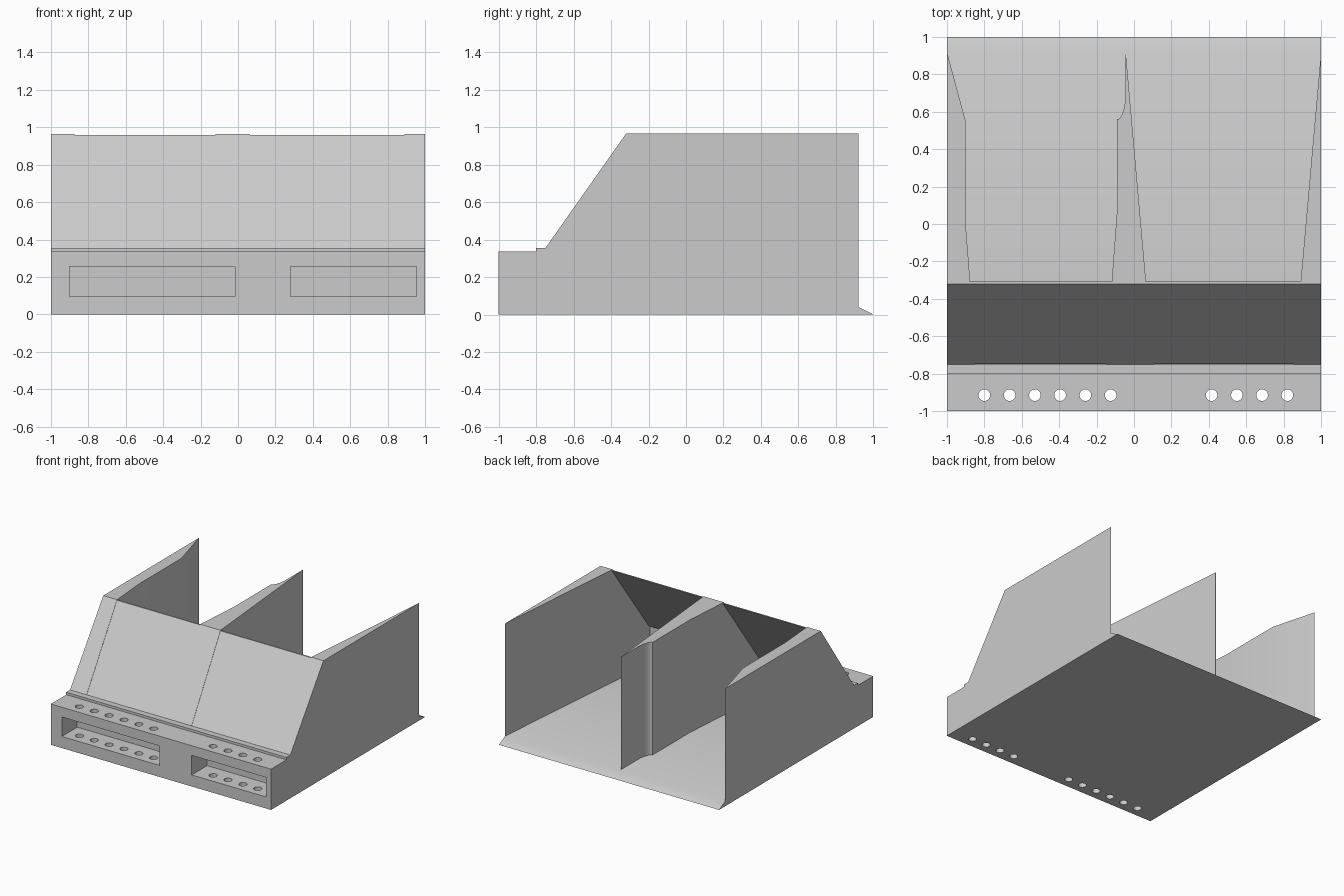
import bpy
import bmesh
from math import sin, cos, pi
from mathutils import Vector

cube = bpy.data.objects.get("Cube")
if cube:
    bpy.data.objects.remove(cube, do_unlink=True)

grey = bpy.data.materials.new("plain grey")
grey.use_nodes = True
GREY = (0.6, 0.6, 0.6, 1)
grey.diffuse_color = GREY
grey.node_tree.nodes["Principled BSDF"].inputs["Base Color"].default_value = GREY

TOP, FLOOR, BACK = 0.965, 0.04, 0.92
SLOPE_LOW, SLOPE_HIGH = Vector((0, -0.75, 0.355)), Vector((0, -0.32, TOP))
SLOPE_NORMAL = Vector((0, SLOPE_LOW.z - SLOPE_HIGH.z, SLOPE_HIGH.y - SLOPE_LOW.y)).normalized()


def add_prism(bm, points, offset):
    """Extrude a flat outline along an offset vector."""
    face = bm.faces.new([bm.verts.new(p) for p in points])
    moved = bmesh.ops.extrude_face_region(bm, geom=[face])["geom"]
    bmesh.ops.translate(bm, vec=offset, verts=[v for v in moved if isinstance(v, bmesh.types.BMVert)])


def finish(bm, name):
    bmesh.ops.recalc_face_normals(bm, faces=bm.faces)
    mesh = bpy.data.meshes.new(name)
    bm.to_mesh(mesh)
    bm.free()
    mesh.materials.append(grey)
    obj = bpy.data.objects.new(name, mesh)
    bpy.context.collection.objects.link(obj)
    return obj


def side_profile(name, outline, x0, x1):
    bm = bmesh.new()
    add_prism(bm, [(x0, y, z) for y, z in outline], (x1 - x0, 0, 0))
    return finish(bm, name)


def wall(name, plan):
    """Upright wall from a plan outline, trimmed by the front slope."""
    bm = bmesh.new()
    add_prism(bm, [(x, y, FLOOR - 0.01) for x, y in plan], (0, 0, TOP - FLOOR + 0.01))
    cut = bmesh.ops.bisect_plane(bm, geom=bm.verts[:] + bm.edges[:] + bm.faces[:],
                                 plane_co=SLOPE_LOW, plane_no=SLOPE_NORMAL, clear_outer=True)
    edges = [e for e in cut["geom_cut"] if isinstance(e, bmesh.types.BMEdge)]
    bmesh.ops.holes_fill(bm, edges=edges)
    obj = finish(bm, name)
    smooth(obj)
    return obj


def smooth(obj):
    bpy.ops.object.select_all(action="DESELECT")
    obj.select_set(True)
    bpy.context.view_layer.objects.active = obj
    bpy.ops.object.shade_smooth_by_angle(angle=0.5)


def cut_away(obj, cutter):
    cutter.hide_render = True
    mod = obj.modifiers.new("cut", "BOOLEAN")
    mod.operation, mod.solver, mod.object = "DIFFERENCE", "EXACT", cutter
    bpy.ops.object.select_all(action="DESELECT")
    bpy.context.view_layer.objects.active = obj
    obj.select_set(True)
    bpy.ops.object.modifier_apply(modifier=mod.name)
    bpy.data.objects.remove(cutter, do_unlink=True)


# Floor with ramped back lip, and stepped front block
base = side_profile("floor_and_front_block", [
    (-1, 0), (1, 0), (BACK, FLOOR), (-0.75, FLOOR), (-0.75, 0.355),
    (-0.8, 0.355), (-0.8, 0.335), (-1, 0.335)], -1, 1)

# Two slots in the front
bm = bmesh.new()
for x0, x1 in ((-0.9, -0.015), (0.28, 0.955)):
    add_prism(bm, [(x0, -1.1, 0.095), (x1, -1.1, 0.095), (x1, -1.1, 0.255), (x0, -1.1, 0.255)], (0, 0.3, 0))
cut_away(base, finish(bm, "slot_cutter"))

# Rows of round holes through the slots
bm = bmesh.new()
for start, count in ((-0.8, 6), (0.415, 4)):
    for i in range(count):
        cx = start + 0.135 * i
        ring = [(cx + 0.031 * cos(a * pi / 12), -0.915 + 0.031 * sin(a * pi / 12), -0.1) for a in range(24)]
        add_prism(bm, ring, (0, 0, 0.6))
cut_away(base, finish(bm, "hole_cutter"))
smooth(base)

# Side walls and the curved centre divider
wall("right_wall", [(-1, -0.75), (-0.85, -0.75), (-0.875, -0.32), (-0.9, 0), (-0.9, 0.55), (-1, BACK)])
wall("left_wall", [(1, -0.75), (1, BACK), (0.852, -0.75)])
curve = [(-0.09 + 0.045 * sin(t * pi / 16), 0.56 + 0.14 * (1 - cos(t * pi / 16))) for t in range(9)]
wall("centre_divider", [(0.103, -0.75), (-0.043, 0.905), (-0.045, 0.905)] + curve[::-1]
     + [(-0.09, 0.08), (-0.12, -0.32), (-0.15, -0.75)])

# Thin sloping front panel over both bays
for name, x0, x1 in (("right_front_panel", -0.9, -0.09), ("left_front_panel", 0.04, 0.91)):
    side_profile(name, [(-0.748, 0.353), (-0.32, 0.96), (-0.308, 0.96), (-0.738, 0.35)], x0, x1)
